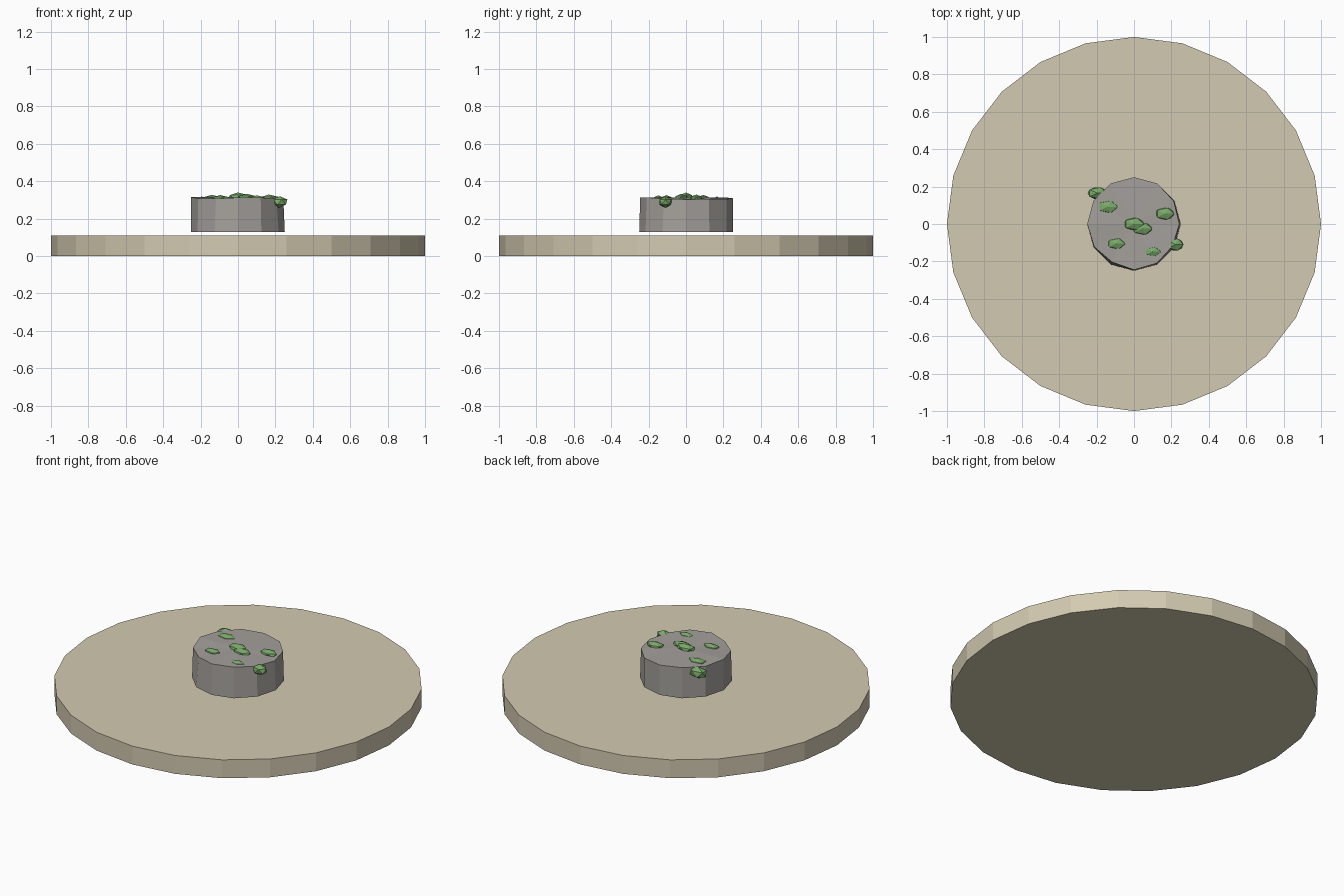
import bpy, bmesh, math
from mathutils import Matrix, Vector

if "Cube" in bpy.data.objects:
    bpy.data.objects.remove(bpy.data.objects["Cube"])


def material(name, rgb):
    m = bpy.data.materials.new(name)
    m.diffuse_color = (*rgb, 1)
    m.use_nodes = True
    m.node_tree.nodes["Principled BSDF"].inputs["Base Color"].default_value = m.diffuse_color
    return m


sand = material("sand", (0.65, 0.59, 0.44))
grey = material("stone grey", (0.37, 0.35, 0.33))
green = material("moss green", (0.19, 0.40, 0.14))


def add_object(name, bm, mat):
    bmesh.ops.recalc_face_normals(bm, faces=bm.faces[:])
    mesh = bpy.data.meshes.new(name)
    bm.to_mesh(mesh)
    bm.free()
    mesh.materials.append(mat)
    obj = bpy.data.objects.new(name, mesh)
    bpy.context.collection.objects.link(obj)
    return obj


def disc(name, mat, sides, radius, z0, z1, top_scale=None, top_drop=None):
    """Prism with a fan-shaped top whose rim can be made uneven."""
    bm = bmesh.new()
    low, high = [], []
    for i in range(sides):
        a = 2 * math.pi * i / sides
        s = top_scale[i] if top_scale else 1
        d = top_drop[i] if top_drop else 0
        x, y = radius * math.cos(a), radius * math.sin(a)
        low.append(bm.verts.new((x, y, z0)))
        high.append(bm.verts.new((x * s, y * s, z1 - d)))
    centre = bm.verts.new((0, 0, z1))
    bm.faces.new(low[::-1])
    for i in range(sides):
        j = (i + 1) % sides
        bm.faces.new((low[i], low[j], high[j], high[i]))
        bm.faces.new((high[i], high[j], centre))
    return add_object(name, bm, mat)


# Wide round ground slab
disc("ground_slab", sand, 24, 1.0, 0, 0.11)

# Worn stone hovering just above the slab, with an uneven top rim
disc("stone", grey, 12, 0.25, 0.13, 0.313,
     [0.97, 0.98, 1.0, 1.0, 1.0, 1.0, 1.0, 0.98, 0.94, 0.98, 0.97, 0.95],
     [0.01, 0.008, 0.008, 0.004, 0.0, 0.002, -0.002, 0.005, 0.006, 0.0, 0.0, 0.006])

# Moss clumps: position, half sizes
clumps = [
    (-0.195, 0.165, 0.285, 0.059, 0.036, 0.034),
    (-0.14, 0.092, 0.306, 0.060, 0.037, 0.021),
    (0.0, 0.0, 0.315, 0.060, 0.037, 0.025),
    (0.045, -0.025, 0.310, 0.059, 0.036, 0.023),
    (0.165, 0.055, 0.307, 0.056, 0.036, 0.022),
    (-0.095, -0.105, 0.306, 0.053, 0.032, 0.020),
    (0.10, -0.148, 0.305, 0.048, 0.028, 0.020),
    (0.222, -0.11, 0.289, 0.047, 0.037, 0.031),
]
for n, (x, y, z, rx, ry, rz) in enumerate(clumps):
    bm = bmesh.new()
    bmesh.ops.create_icosphere(bm, subdivisions=1, radius=1)
    bm.transform(Matrix.Translation(Vector((x, y, z))) @ Matrix.Diagonal((rx, ry, rz, 1)))
    add_object(f"moss_clump_{n + 1}", bm, green)
